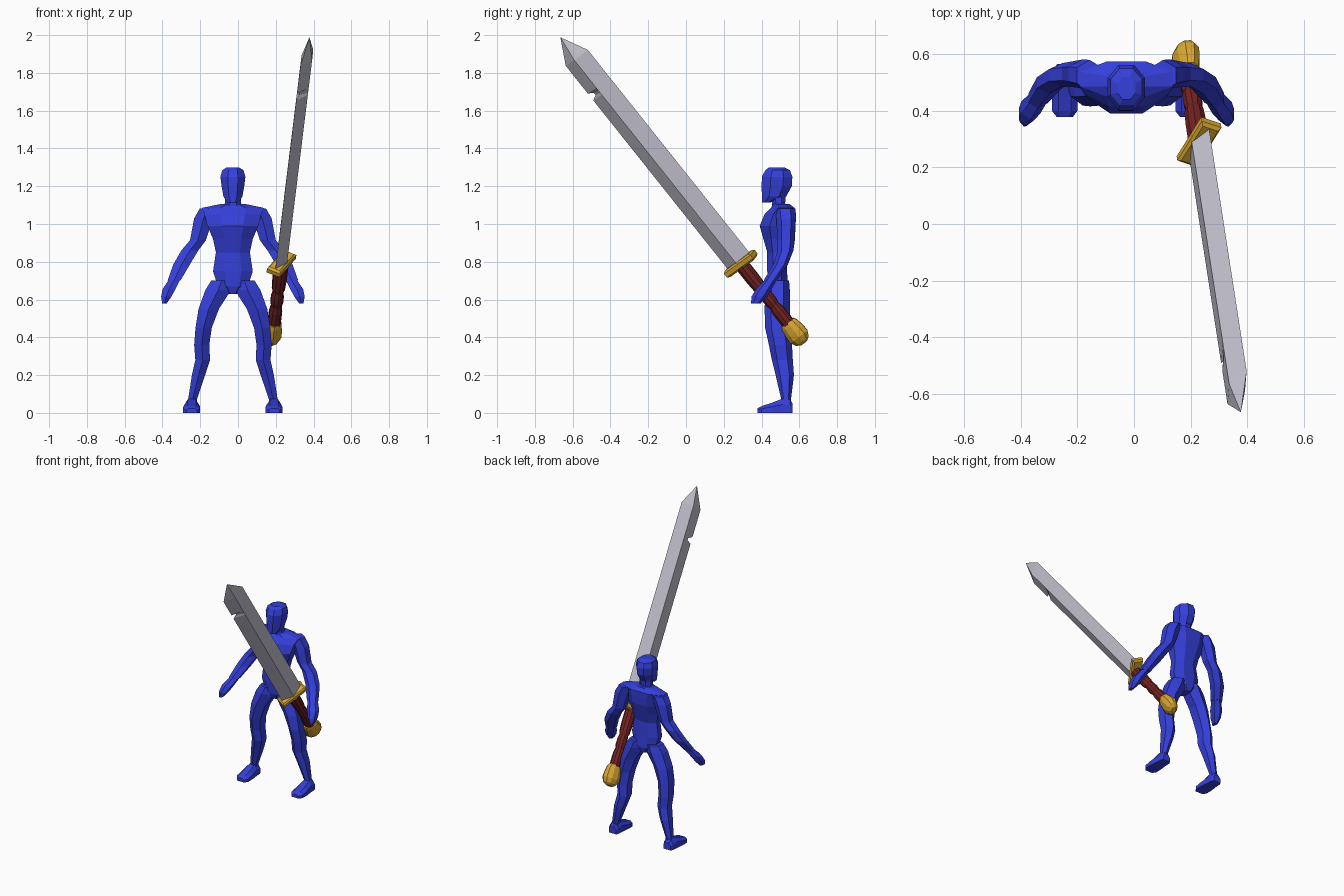
import bpy, bmesh, math
from mathutils import Vector, Matrix

if "Cube" in bpy.data.objects:
    bpy.data.objects.remove(bpy.data.objects["Cube"])


def material(name, rgb):
    m = bpy.data.materials.new(name)
    m.diffuse_color = (*rgb, 1)
    m.use_nodes = True
    m.node_tree.nodes["Principled BSDF"].inputs["Base Color"].default_value = m.diffuse_color
    return m


BLUE = material("body_blue", (0.035, 0.05, 0.70))
STEEL = material("steel", (0.56, 0.55, 0.64))
GOLD = material("gold", (0.70, 0.39, 0.03))
RED = material("grip_red", (0.17, 0.016, 0.016))


def loft(name, rings, mat, matrix=None):
    """Skin a list of equal-length point rings and cap both ends."""
    bm = bmesh.new()
    vs = [[bm.verts.new(p) for p in r] for r in rings]
    n = len(rings[0])
    for a, b in zip(vs, vs[1:]):
        for i in range(n):
            j = (i + 1) % n
            bm.faces.new((a[i], a[j], b[j], b[i]))
    bm.faces.new(vs[0][::-1])
    bm.faces.new(vs[-1])
    bmesh.ops.remove_doubles(bm, verts=bm.verts, dist=0.0005)
    bmesh.ops.recalc_face_normals(bm, faces=bm.faces)
    me = bpy.data.meshes.new(name)
    bm.to_mesh(me)
    bm.free()
    me.materials.append(mat)
    ob = bpy.data.objects.new(name, me)
    bpy.context.collection.objects.link(ob)
    if matrix:
        ob.matrix_world = matrix
    return ob


def ring(cx, cy, z, rx, ry, n=8):
    """Flat-sided polygon ring that touches its bounding box."""
    k = 1 / math.cos(math.pi / n)
    return [(cx + rx * k * math.cos(2 * math.pi * (i + .5) / n),
             cy + ry * k * math.sin(2 * math.pi * (i + .5) / n), z) for i in range(n)]


CX = -0.027   # body centre line


def body(name, rows):
    """Rows: height, half width, front y, back y."""
    loft(name, [ring(CX, (f + b) / 2, z, w, (b - f) / 2) for z, w, f, b in rows], BLUE)


# Torso, neck and head
body("torso", [(.63, .03, .45, .53), (.67, .08, .435, .54), (.75, .105, .43, .535),
               (.85, .09, .43, .53), (.92, .105, .41, .55), (.99, .135, .39, .57),
               (1.05, .15, .415, .575), (1.085, .165, .45, .575), (1.105, .07, .46, .55)])
body("neck", [(1.08, .06, .455, .545), (1.11, .043, .455, .525), (1.17, .043, .45, .53)])
body("head", [(1.115, .03, .402, .45), (1.145, .05, .402, .53), (1.20, .06, .40, .56),
              (1.25, .066, .402, .563), (1.285, .056, .42, .55), (1.30, .032, .44, .52)])

# Arms and legs: x offset, y, z, half width, half depth
ARM = [(.13, .525, 1.083, .045, .048), (.155, .53, 1.03, .05, .045),
       (.185, .53, .914, .042, .04), (.228, .527, .86, .045, .036),
       (.272, .50, .785, .044, .034), (.312, .445, .70, .034, .03)]
HAND = [(.312, .445, .70, .03, .028), (.338, .412, .655, .034, .036),
        (.353, .388, .615, .027, .036), (.362, .37, .58, .012, .022)]
LEG = [(.06, .488, .70, .055, .05), (.078, .485, .65, .068, .056), (.128, .483, .55, .054, .058),
       (.155, .486, .45, .043, .058), (.165, .50, .36, .04, .053), (.16, .51, .28, .039, .048),
       (.182, .523, .20, .035, .042), (.214, .53, .07, .023, .022), (.216, .53, .04, .026, .025)]
# Foot: y, half width, height
FOOT = [(.565, .028, .05), (.55, .036, .07), (.51, .038, .075),
        (.45, .045, .052), (.40, .045, .036), (.378, .028, .024)]

for side, s in (("right", 1), ("left", -1)):
    for part, rows, n in (("arm", ARM, 6), ("hand", HAND, 6), ("leg", LEG, 6)):
        loft(f"{side}_{part}",
             [ring(CX + s * x, y, z, rx, ry, n) for x, y, z, rx, ry in rows], BLUE)
    fx = CX + s * .218
    loft(f"{side}_foot", [[(fx - w, y, 0), (fx + w, y, 0), (fx + w, y, h * .6),
                           (fx + w * .5, y, h), (fx - w * .5, y, h), (fx - w, y, h * .6)]
                          for y, w, h in FOOT], BLUE)

# Sword frame: origin at the guard, local z along the blade
d = Vector((.096, -.62, .778)).normalized()
v = Vector((1, 0, 0))
v = (v - d * v.dot(d)).normalized()
u = d.cross(v)
frame = Matrix((v, u, d)).transposed().to_4x4()
frame.translation = (.23, .29, .79)
twist = frame @ Matrix.Rotation(math.radians(-27), 4, 'Z')

# Blade: diamond section, chipped on one edge, ending in a point
A, B = Vector((-.034, -.072)), Vector((.028, -.018))


def diamond(z, scale=1, chip=1):
    pts = (A * chip, B, -A, -B)
    return [(p.x * scale, p.y * scale, z) for p in pts]


loft("blade", [diamond(0), diamond(1.165), diamond(1.18, 1, .62), diamond(1.195, 1, .62),
               diamond(1.212), diamond(1.40), diamond(1.54, .001)], STEEL, frame)

# Guard: slab with bevelled faces, long side along the blade edges


def slab(z, a, b):
    return [(-b, -a, z), (b, -a, z), (b, a, z), (-b, a, z)]


loft("guard", [slab(-.022, .084, .030), slab(-.012, .096, .039),
               slab(.012, .096, .039), slab(.022, .084, .030)], GOLD, twist)

# Grip: turned profile
loft("grip", [ring(0, 0, z, r, r, 10) for z, r in
              [(-.01, .037), (-.10, .037), (-.17, .034), (-.19, .028), (-.22, .033),
               (-.26, .033), (-.285, .028), (-.32, .034), (-.42, .034)]], RED, twist)

# Pommel: swollen knob, wider along the blade edges
loft("pommel", [ring(0, 0, z, .044 * k, .06 * k, 10) for z, k in
                [(-.40, .72), (-.42, .86), (-.46, .97), (-.495, 1), (-.525, .75), (-.54, .35)]],
     GOLD, twist)
